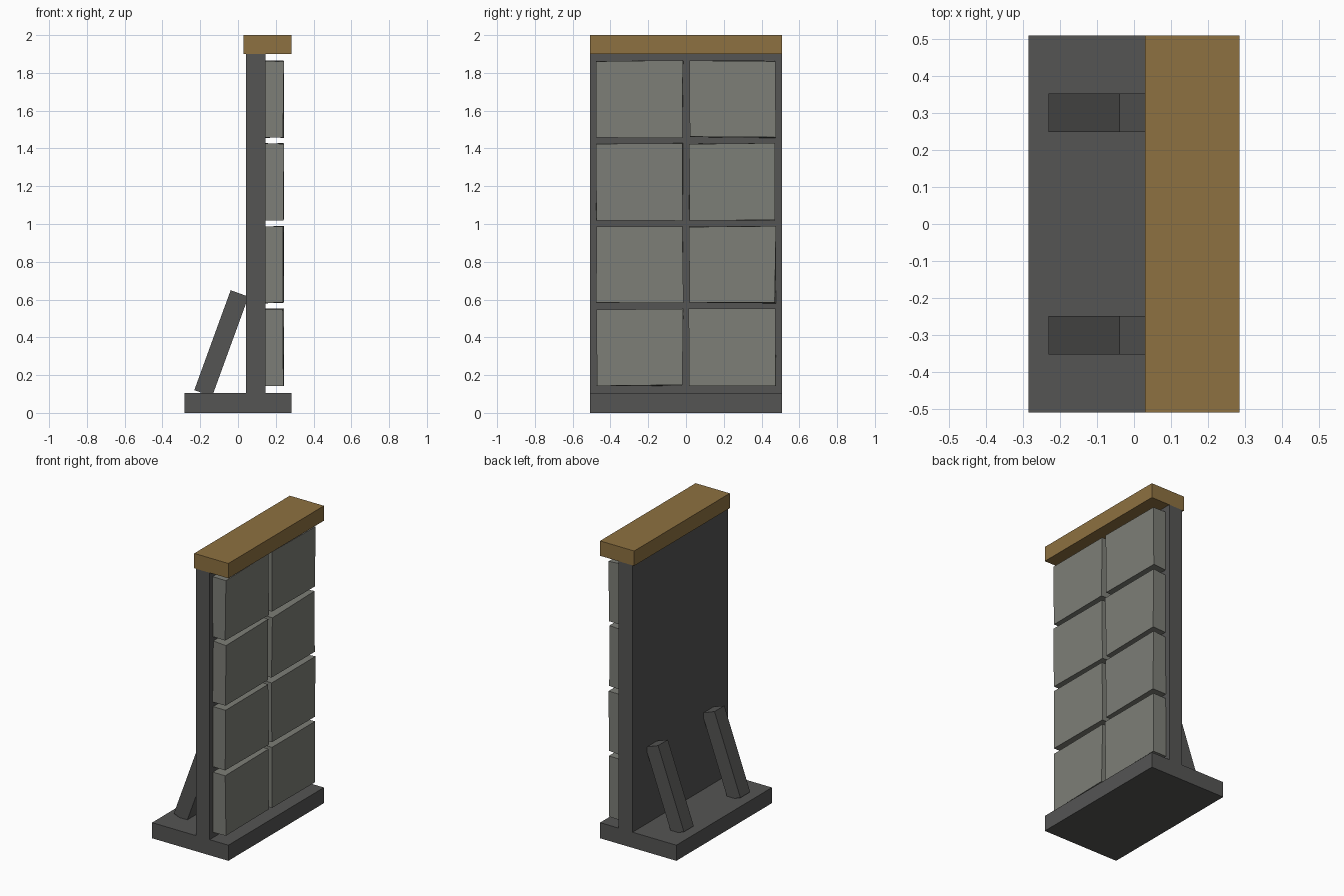
import bpy, bmesh, math, random
from mathutils import Vector

if "Cube" in bpy.data.objects:
    bpy.data.objects.remove(bpy.data.objects["Cube"])

random.seed(4)


def material(name, rgb):
    m = bpy.data.materials.new(name)
    m.diffuse_color = (*rgb, 1)
    m.use_nodes = True
    m.node_tree.nodes["Principled BSDF"].inputs["Base Color"].default_value = m.diffuse_color
    return m


METAL = material("dark_metal", (0.09, 0.09, 0.088))
PAD = material("grey_pad", (0.205, 0.21, 0.185))
WOOD = material("brown_wood", (0.27, 0.165, 0.052))


def box(name, lo, hi, mat, tilt=0.0, jitter=0.0):
    """Box between two corners, tilted about y; jitter nudges its corners."""
    lo, hi = Vector(lo), Vector(hi)
    size = hi - lo
    bm = bmesh.new()
    bmesh.ops.create_cube(bm, size=1)
    for v in bm.verts:
        v.co = Vector([a * b for a, b in zip(v.co, size)])
        if jitter:
            v.co.y += random.uniform(-jitter, jitter)
            v.co.z += random.uniform(-jitter, jitter)
            if v.co.x > 0:
                v.co.x += random.uniform(-jitter, jitter)
    mesh = bpy.data.meshes.new(name)
    bm.to_mesh(mesh)
    bm.free()
    mesh.materials.append(mat)
    obj = bpy.data.objects.new(name, mesh)
    obj.location = (lo + hi) / 2
    obj.rotation_euler.y = tilt
    bpy.context.collection.objects.link(obj)
    return obj


# Foot slab, upright panel and wooden cap
W = 0.508
box("base", (-0.284, -W, 0), (0.284, W, 0.105), METAL)
box("panel", (0.042, -W, 0.1), (0.145, W, 1.9), METAL)
box("top_cap", (0.03, -W, 1.9), (0.284, W, 2.0), WOOD)

# Two leaning braces behind the panel
for side, y in (("front", -0.3), ("rear", 0.3)):
    cx, cz, w, length = -0.088, 0.368, 0.05, 0.563
    box(side + "_brace", (cx - w, y - 0.052, cz - length / 2),
        (cx + w, y + 0.052, cz + length / 2), METAL, tilt=math.radians(20))

# Four rows of two slightly uneven blocks on the face
for row in range(4):
    z = 0.347 + row * 0.438
    for col, y in enumerate((-0.245, 0.245)):
        box(f"block_{row + 1}_{col + 1}", (0.144, y - 0.228, z - 0.202),
            (0.24, y + 0.228, z + 0.202), PAD, jitter=0.004)
